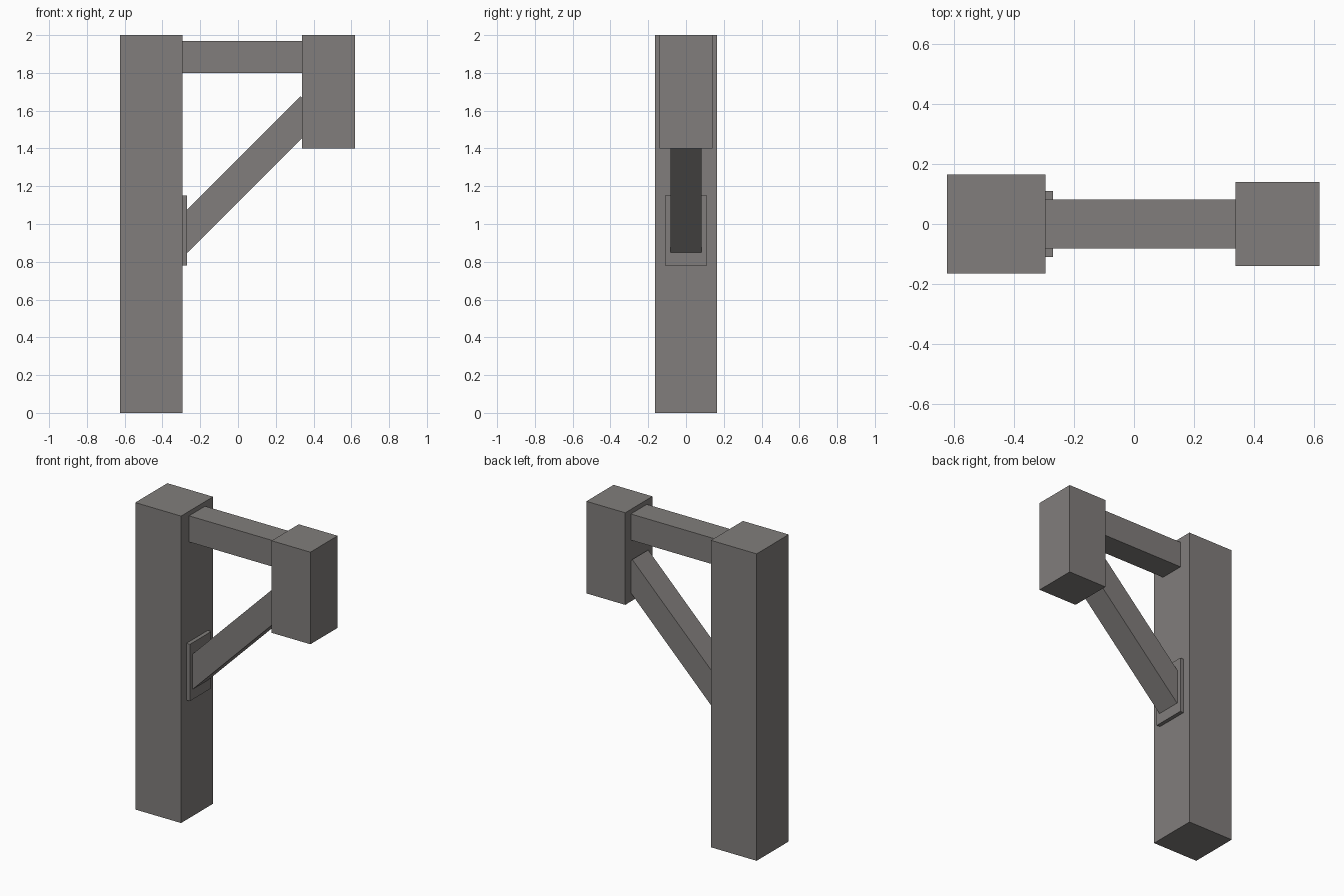
import bpy
import bmesh

if "Cube" in bpy.data.objects:
    bpy.data.objects.remove(bpy.data.objects["Cube"])

stone = bpy.data.materials.new("warm_grey")
stone.diffuse_color = (0.22, 0.207, 0.2, 1)
stone.use_nodes = True
stone.node_tree.nodes["Principled BSDF"].inputs["Base Color"].default_value = stone.diffuse_color


def prism(name, profile, half_y):
    """Extrude an x-z profile symmetrically along y."""
    bm = bmesh.new()
    face = bm.faces.new([bm.verts.new((x, -half_y, z)) for x, z in profile])
    ext = bmesh.ops.extrude_face_region(bm, geom=[face])["geom"]
    bmesh.ops.translate(bm, vec=(0, 2 * half_y, 0),
                        verts=[g for g in ext if isinstance(g, bmesh.types.BMVert)])
    bmesh.ops.recalc_face_normals(bm, faces=bm.faces)
    mesh = bpy.data.meshes.new(name)
    bm.to_mesh(mesh)
    bm.free()
    mesh.materials.append(stone)
    obj = bpy.data.objects.new(name, mesh)
    bpy.context.collection.objects.link(obj)


def box(name, x0, x1, half_y, z0, z1):
    prism(name, [(x0, z0), (x1, z0), (x1, z1), (x0, z1)], half_y)


# Upright post, horizontal beam, outer block and the brace's mounting plate
box("post", -0.625, -0.295, 0.165, 0.0, 2.0)
box("top_beam", -0.295, 0.34, 0.082, 1.80, 1.97)
box("end_block", 0.34, 0.62, 0.14, 1.40, 2.0)
box("brace_plate", -0.295, -0.27, 0.11, 0.78, 1.15)

# Diagonal brace: square-ended bar at 45 degrees, ends buried in post and block
w = 0.115
x0, z0, run = -0.268, 0.848, 0.713
prism("diagonal_brace", [(x0, z0), (x0 + run, z0 + run),
                         (x0 + run - w, z0 + run + w), (x0 - w, z0 + w)], 0.082)
